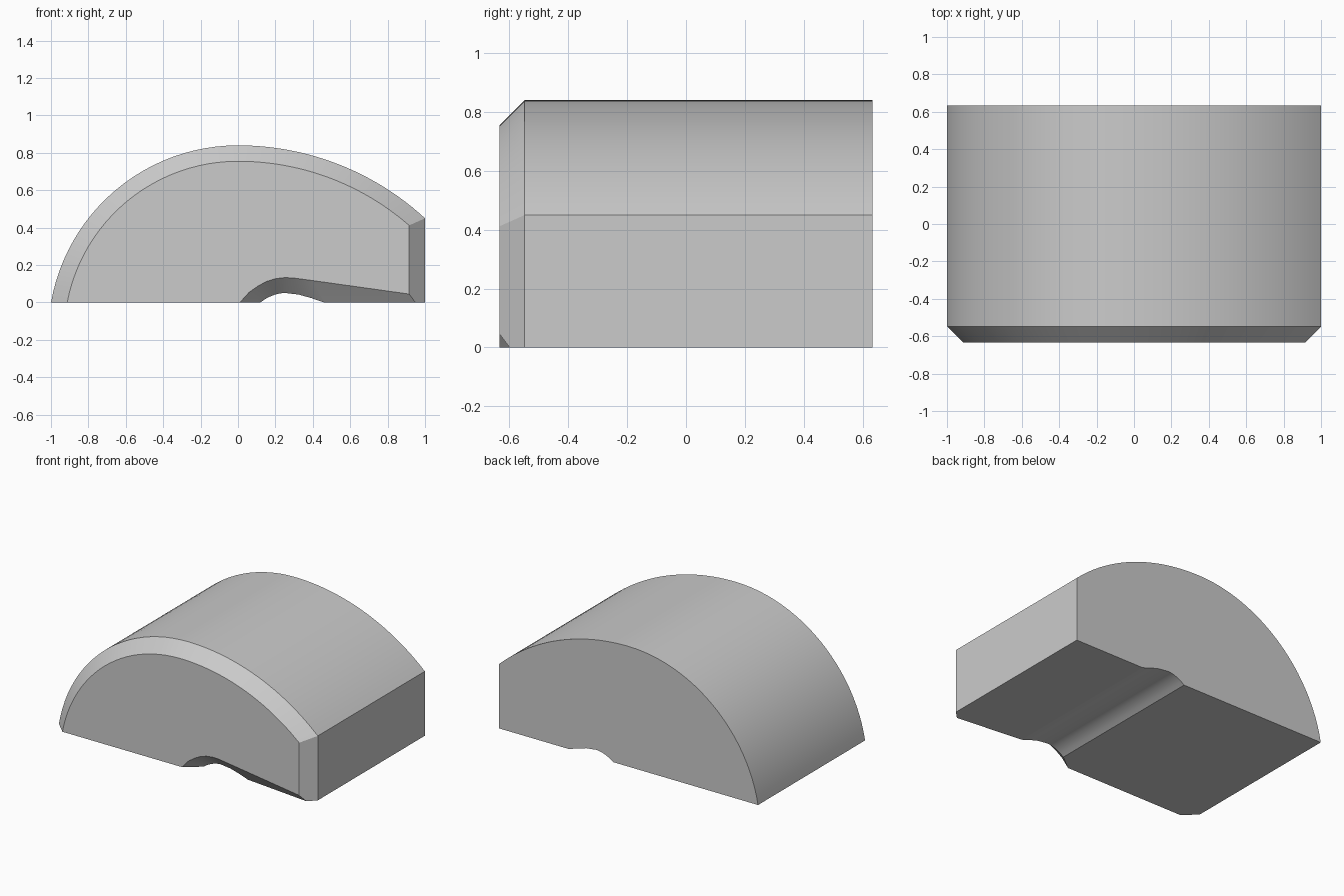
import bpy, bmesh, math

if "Cube" in bpy.data.objects:
    bpy.data.objects.remove(bpy.data.objects["Cube"])

HALF_DEPTH, CHAMFER = 0.633, 0.085


def outline(inset, right_top, groove):
    """Closed x-z outline: two tangent crown arcs, right wall, grooved underside."""
    pts = []
    # Left crown arc, from the floor up to the apex
    r, n = 1.015 - inset, 24
    cz = 0.84 - 1.015
    a0, a1 = math.pi - math.asin(-cz / r), math.pi / 2
    for i in range(n):
        a = a0 + (a1 - a0) * i / n
        pts.append((r * math.cos(a), max(0, cz + r * math.sin(a))))
    # Flatter right crown arc, from the apex to the right wall
    r, cz = 1.477 - inset, 0.84 - 1.477
    end = math.acos(right_top / r)
    for i in range(n + 1):
        a = a1 + (end - a1) * i / n
        pts.append((r * math.cos(a), cz + r * math.sin(a)))
    return pts + groove


# Underside points, right to left, for the front rim and for the main body
front_groove = [(0.915, 0.045), (0.40, 0.117), (0.34, 0.125), (0.295, 0.131),
                (0.25, 0.133), (0.20, 0.127), (0.155, 0.113), (0.11, 0.09),
                (0.06, 0.055), (0.01, 0.0)]
body_groove = [(1.0, -0.07), (0.46, 0.0), (0.39, 0.024), (0.325, 0.042),
               (0.25, 0.051), (0.222, 0.048), (0.195, 0.041), (0.17, 0.031),
               (0.145, 0.018), (0.12, 0.0)]

front = outline(CHAMFER, 1.0 - CHAMFER, front_groove)
body = outline(0, 1.0, body_groove)

# Loft the outlines: chamfered front, then straight through to the back
bm = bmesh.new()
rings = [[bm.verts.new((x, y, z)) for x, z in pts] for pts, y in (
    (front, -HALF_DEPTH), (body, CHAMFER - HALF_DEPTH), (body, HALF_DEPTH))]
for a, b in zip(rings, rings[1:]):
    for i in range(len(a)):
        j = (i + 1) % len(a)
        bm.faces.new((a[i], a[j], b[j], b[i]))
bm.faces.new(rings[0])
bm.faces.new(rings[-1][::-1])

# Trim the sloping underside flat at the floor
bmesh.ops.bisect_plane(bm, geom=bm.verts[:] + bm.edges[:] + bm.faces[:],
                       plane_co=(0, 0, -0.0002), plane_no=(0, 0, 1),
                       clear_inner=True)
bmesh.ops.holes_fill(bm, edges=[e for e in bm.edges if e.is_boundary], sides=0)
for v in bm.verts:
    v.co.z = max(0, v.co.z)
bmesh.ops.recalc_face_normals(bm, faces=bm.faces[:])

mesh = bpy.data.meshes.new("arched_block")
bm.to_mesh(mesh)
bm.free()
block = bpy.data.objects.new("arched_block", mesh)
bpy.context.collection.objects.link(block)
bpy.context.view_layer.objects.active = block
block.select_set(True)
bpy.ops.object.shade_smooth_by_angle(angle=math.radians(20))
